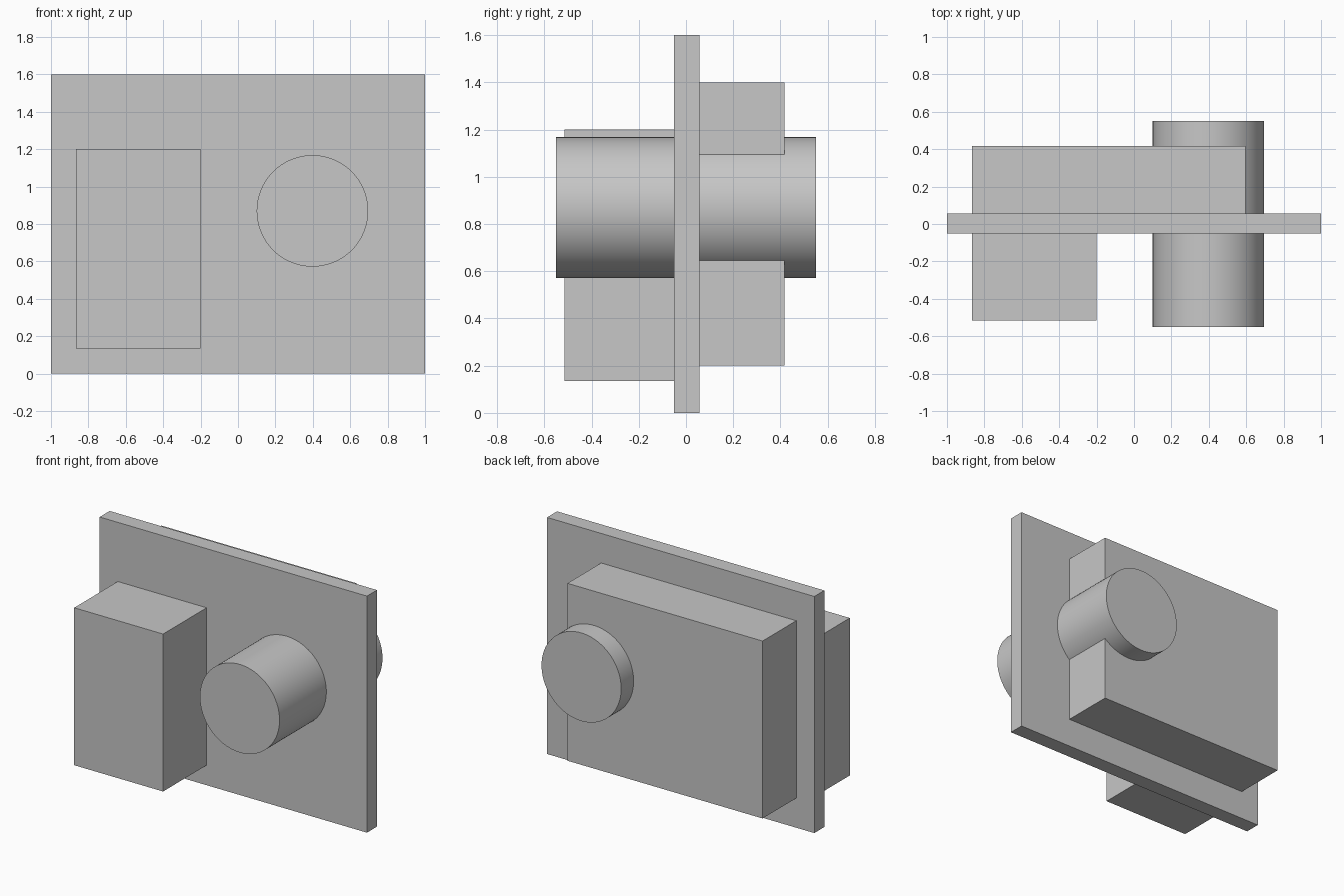
import bpy
import math

cube = bpy.data.objects.get("Cube")
if cube:
    bpy.data.objects.remove(cube, do_unlink=True)

# Single plain grey
grey = bpy.data.materials.new("plain grey")
grey.use_nodes = True
colour = (0.57, 0.57, 0.57, 1.0)
grey.diffuse_color = colour
grey.node_tree.nodes["Principled BSDF"].inputs["Base Color"].default_value = colour


def finish(name):
    obj = bpy.context.object
    obj.name = name
    obj.data.materials.append(grey)
    bpy.ops.object.transform_apply(location=False, rotation=True, scale=True)
    return obj


def box(name, x, y, z):
    """Box spanning a (low, high) range on each axis."""
    spans = (x, y, z)
    bpy.ops.mesh.primitive_cube_add(size=1, location=[(a + b) / 2 for a, b in spans])
    bpy.context.object.scale = [b - a for a, b in spans]
    return finish(name)


# Upright panel with a block on each side
plate_front, plate_back = -0.05, 0.057
box("panel", (-1, 1), (plate_front, plate_back), (0, 1.6))
box("front_block", (-0.865, -0.2), (-0.515, plate_front), (0.135, 1.2))
box("back_block", (-0.865, 0.595), (plate_back, 0.417), (0.2, 1.4))

# Round bar running through the panel and back block
bpy.ops.mesh.primitive_cylinder_add(vertices=96, radius=0.298, depth=1.1,
                                    location=(0.398, 0, 0.87),
                                    rotation=(math.pi / 2, 0, 0))
finish("through_cylinder")
bpy.ops.object.shade_smooth_by_angle(angle=math.radians(30))
